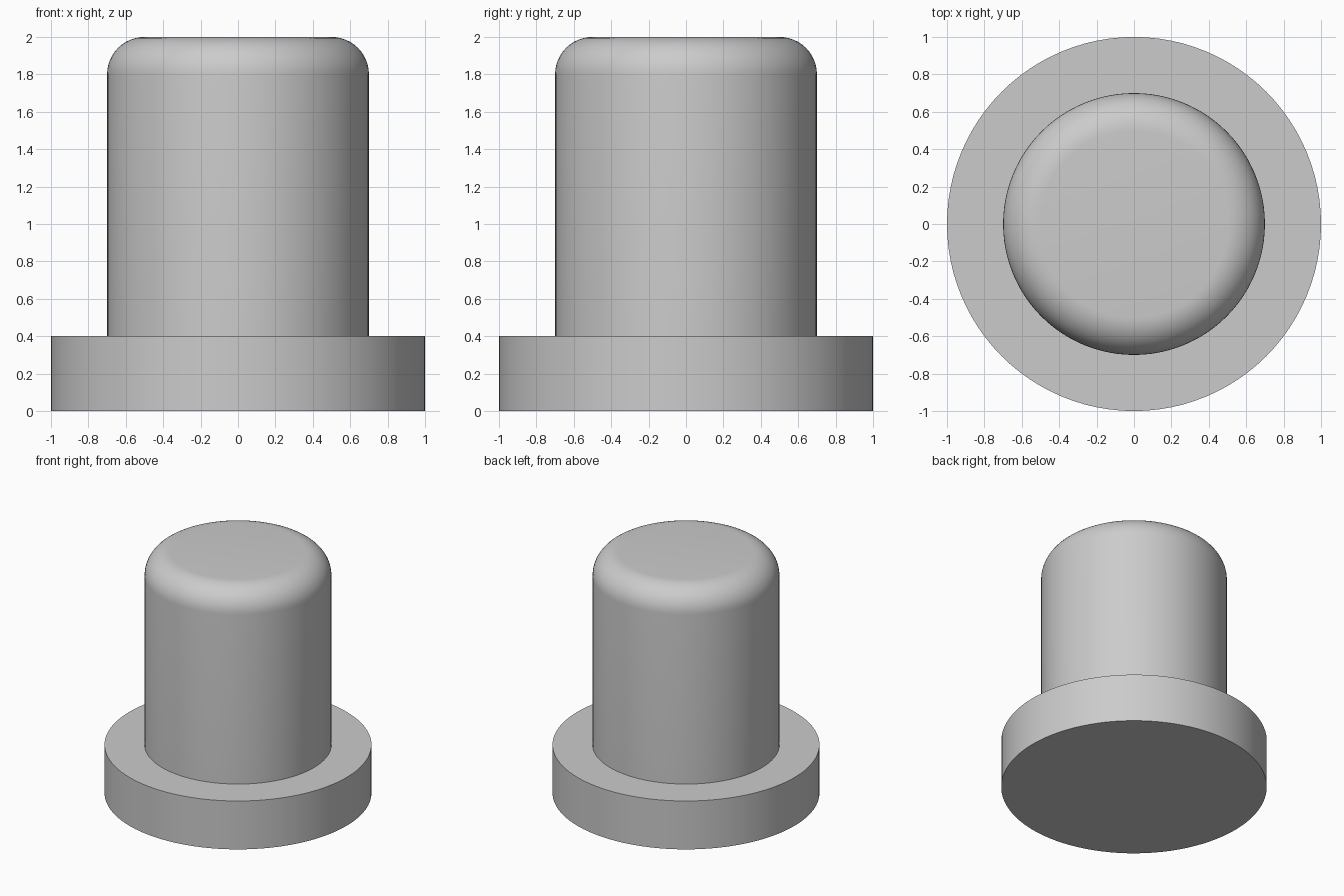
import bpy, bmesh
from math import sin, cos, pi, radians

if "Cube" in bpy.data.objects:
    bpy.data.objects.remove(bpy.data.objects["Cube"])

SEGMENTS = 96
FLANGE_R, FLANGE_H = 1.0, 0.4
POST_R, TOP_Z, FILLET = 0.7, 2.0, 0.2
FILLET_STEPS = 12

grey = bpy.data.materials.new("plain_grey")
grey.use_nodes = True
colour = (0.6, 0.6, 0.6, 1)
grey.diffuse_color = colour
grey.node_tree.nodes["Principled BSDF"].inputs["Base Color"].default_value = colour

# Half profile: flange, step, post wall, then rounded shoulder
profile = [(FLANGE_R, 0), (FLANGE_R, FLANGE_H), (POST_R, FLANGE_H)]
for i in range(FILLET_STEPS + 1):
    a = pi / 2 * i / FILLET_STEPS
    profile.append((POST_R - FILLET + FILLET * cos(a), TOP_Z - FILLET + FILLET * sin(a)))

# Turn the profile into rings, bridge them, and cap both ends
bm = bmesh.new()
rings = []
for r, z in profile:
    angles = [2 * pi * k / SEGMENTS for k in range(SEGMENTS)]
    rings.append([bm.verts.new((r * cos(t), r * sin(t), z)) for t in angles])
for low, high in zip(rings, rings[1:]):
    for k in range(SEGMENTS):
        n = (k + 1) % SEGMENTS
        bm.faces.new((low[k], low[n], high[n], high[k]))
bm.faces.new(rings[0][::-1])
bm.faces.new(rings[-1])
mesh = bpy.data.meshes.new("flanged_post")
bm.to_mesh(mesh)
bm.free()
mesh.materials.append(grey)

# Smooth walls and shoulder, crisp flange edges
post = bpy.data.objects.new("flanged_post", mesh)
bpy.context.collection.objects.link(post)
bpy.ops.object.select_all(action="DESELECT")
post.select_set(True)
bpy.context.view_layer.objects.active = post
bpy.ops.object.shade_smooth_by_angle(angle=radians(30))
